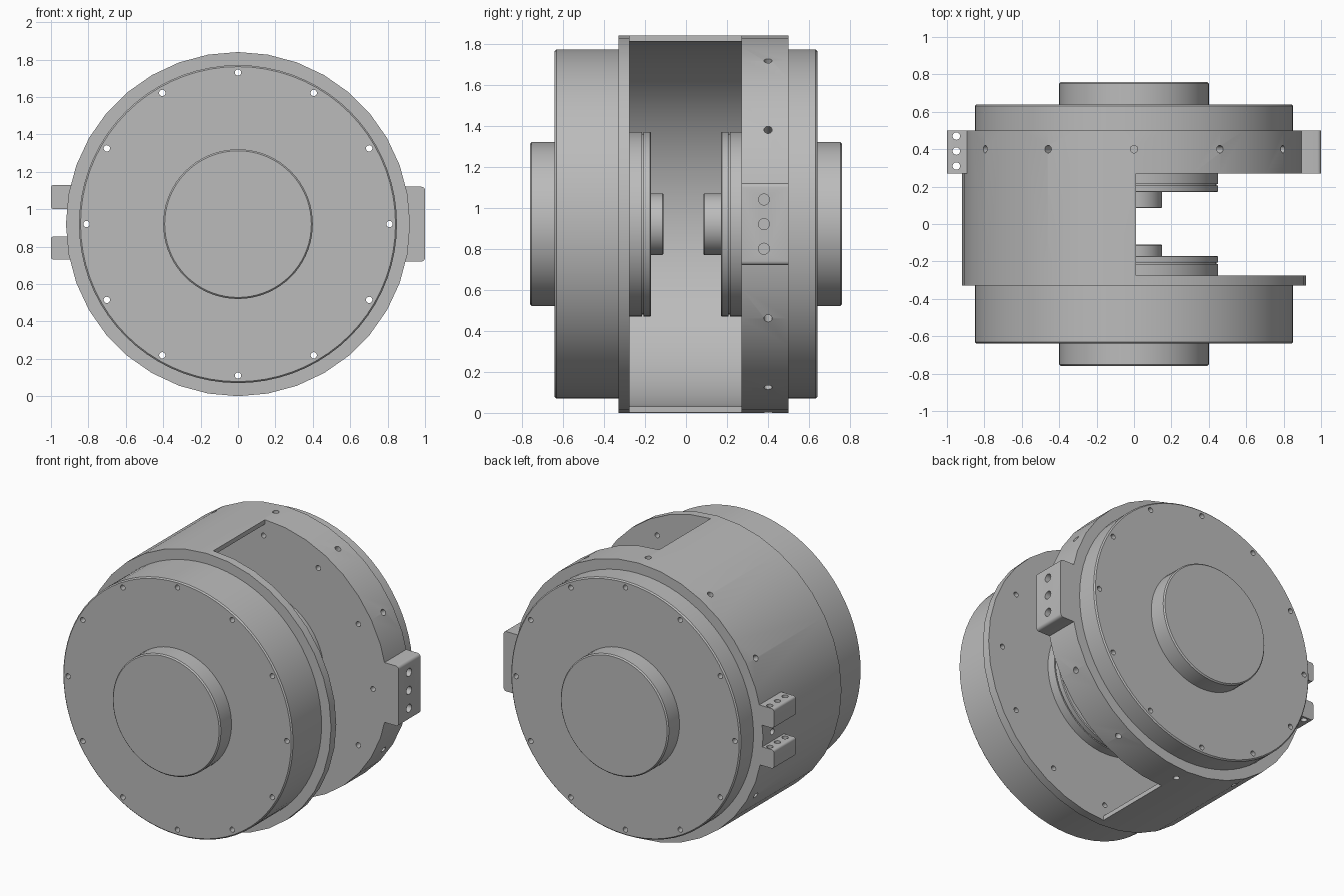
import bpy, bmesh
from math import pi, cos, sin, radians
from mathutils import Matrix, Vector

cube = bpy.data.objects.get("Cube")
if cube:
    bpy.data.objects.remove(cube, do_unlink=True)

AXIS_Z = 0.92          # height of the drum axis
RING_Y = 0.40          # where the radial holes sit

steel = bpy.data.materials.new("machined grey")
steel.use_nodes = True
GREY = (0.50, 0.50, 0.50, 1)
steel.diffuse_color = GREY
steel.node_tree.nodes["Principled BSDF"].inputs["Base Color"].default_value = GREY


def make(name, bm):
    bmesh.ops.recalc_face_normals(bm, faces=bm.faces)
    mesh = bpy.data.meshes.new(name)
    bm.to_mesh(mesh)
    bm.free()
    mesh.materials.append(steel)
    ob = bpy.data.objects.new(name, mesh)
    bpy.context.collection.objects.link(ob)
    return ob


def add_rod(bm, centre, direction, radius, length, sides=16):
    turn = Vector((0, 0, 1)).rotation_difference(Vector(direction)).to_matrix().to_4x4()
    bmesh.ops.create_cone(bm, cap_ends=True, segments=sides, radius1=radius, radius2=radius,
                          depth=length, matrix=Matrix.Translation(centre) @ turn)


def add_box(bm, low, high):
    low, high = Vector(low), Vector(high)
    size = Matrix.Diagonal((*(high - low), 1))
    return bmesh.ops.create_cube(bm, size=1, matrix=Matrix.Translation((low + high) / 2) @ size)


def lathe(name, profile, sides):
    """Turn a (radius, y) profile around the drum axis."""
    bm = bmesh.new()
    rings = []
    for r, y in profile:
        rings.append([bm.verts.new((r * sin(2 * pi * i / sides), y, AXIS_Z + r * cos(2 * pi * i / sides)))
                      for i in range(sides)])
    for a, b in zip(rings, rings[1:]):
        for i in range(sides):
            j = (i + 1) % sides
            bm.faces.new((a[i], a[j], b[j], b[i]))
    bm.faces.new(rings[0])
    bm.faces.new(rings[-1])
    return make(name, bm)


def disc(name, r, y0, y1, sides=72, edge=0.008):
    """Disc whose outer face, at y1, has a small broken edge."""
    e = edge if y1 > y0 else -edge
    return lathe(name, [(r, y0), (r, y1 - e), (r - edge, y1)], sides)


def cut(ob, *cutters):
    for cutter in cutters:
        mod = ob.modifiers.new("cut", "BOOLEAN")
        mod.operation = "DIFFERENCE"
        mod.solver = "EXACT"
        mod.object = cutter
        cutter.hide_render = True
    bpy.context.view_layer.update()
    graph = bpy.context.evaluated_depsgraph_get()
    mesh = bpy.data.meshes.new_from_object(ob.evaluated_get(graph))
    ob.modifiers.clear()
    ob.data = mesh


def block(name, low, high, bevel=0.02):
    """Block with its outer long edges rounded."""
    bm = bmesh.new()
    add_box(bm, low, high)
    edges = [e for e in bm.edges
             if abs(e.verts[0].co.y - e.verts[1].co.y) > 0.1 and abs(e.verts[0].co.x) > 0.95]
    bmesh.ops.bevel(bm, geom=edges, offset=bevel, segments=4, profile=0.5, affect="EDGES")
    return make(name, bm)


# Hole cutters: bolt holes along the axis and radial holes in the ring
bm = bmesh.new()
for k in range(12):
    a = radians(30 * k)
    add_rod(bm, (0.81 * cos(a), 0, AXIS_Z + 0.81 * sin(a)), (0, 1, 0), 0.017, 2)
bolt_holes = make("bolt_hole_cutter", bm)

bm = bmesh.new()
for k in range(12):
    a = radians(30 * k)
    d = Vector((cos(a), 0, sin(a)))
    add_rod(bm, d * 0.90 + Vector((0, RING_Y, AXIS_Z)), d, 0.02, 0.12)
radial_holes = make("radial_hole_cutter", bm)

# Drum housing: hollow chamber, open on its left half
housing = lathe("drum_housing", [(0.92, -0.33), (0.92, 0.50)], 36)
chamber = lathe("chamber_cutter", [(0.89, -0.275), (0.89, 0.27)], 36)
bm = bmesh.new()
add_box(bm, (0.01, -0.275, -0.2), (1.2, 0.27, 2.1))
opening = make("opening_cutter", bm)
cut(housing, chamber, opening, bolt_holes, radial_holes)

# End covers and hubs
covers = [disc("front_cover", 0.85, -0.33, -0.64), disc("back_cover", 0.85, 0.50, 0.64)]
for cover in covers:
    cut(cover, bolt_holes)
parts = [housing, *covers,
         disc("front_hub", 0.40, -0.63, -0.76), disc("back_hub", 0.40, 0.63, 0.76)]

# Inner flanges with a groove, and shaft stubs
for side, s, wall, seam, face, tip in (("front", -1, 0.275, 0.21, 0.17, 0.11),
                                       ("back", 1, 0.27, 0.21, 0.17, 0.085)):
    parts.append(lathe(side + "_flange",
                       [(0.45, s * (wall + 0.01)), (0.45, s * (seam + 0.004)), (0.44, s * (seam + 0.004)),
                        (0.44, s * (seam - 0.004)), (0.45, s * (seam - 0.004)),
                        (0.45, s * (face + 0.005)), (0.445, s * face)], 64))
    parts.append(disc(side + "_shaft_stub", 0.15, s * (face + 0.01), s * tip, 48, 0.004))

# Left mounting block with three holes facing outwards
mount = block("left_mount", (0.87, 0.27, 0.72), (1.0, 0.50, 1.12))
bm = bmesh.new()
for z in (0.80, 0.92, 1.04):
    add_rod(bm, (1.0, 0.38, z), (1, 0, 0), 0.027, 0.12)
mount_holes = make("mount_hole_cutter", bm)
cut(mount, mount_holes)
parts.append(mount)

# Right pair of lugs with three upright holes
bm = bmesh.new()
for y in (0.31, 0.39, 0.47):
    add_rod(bm, (-0.95, y, 0.93), (0, 0, 1), 0.02, 0.8)
lug_holes = make("lug_hole_cutter", bm)
for name, low, high in (("upper_lug", 1.0, 1.13), ("lower_lug", 0.73, 0.855)):
    lug = block(name, (-1.0, 0.27, low), (-0.87, 0.50, high), 0.015)
    cut(lug, lug_holes)
    parts.append(lug)

for cutter in (bolt_holes, radial_holes, chamber, opening, mount_holes, lug_holes):
    bpy.data.objects.remove(cutter, do_unlink=True)

# Smooth round walls, crisp edges
bpy.ops.object.select_all(action="DESELECT")
for ob in parts:
    ob.select_set(True)
bpy.context.view_layer.objects.active = housing
bpy.ops.object.shade_smooth_by_angle(angle=radians(30))
